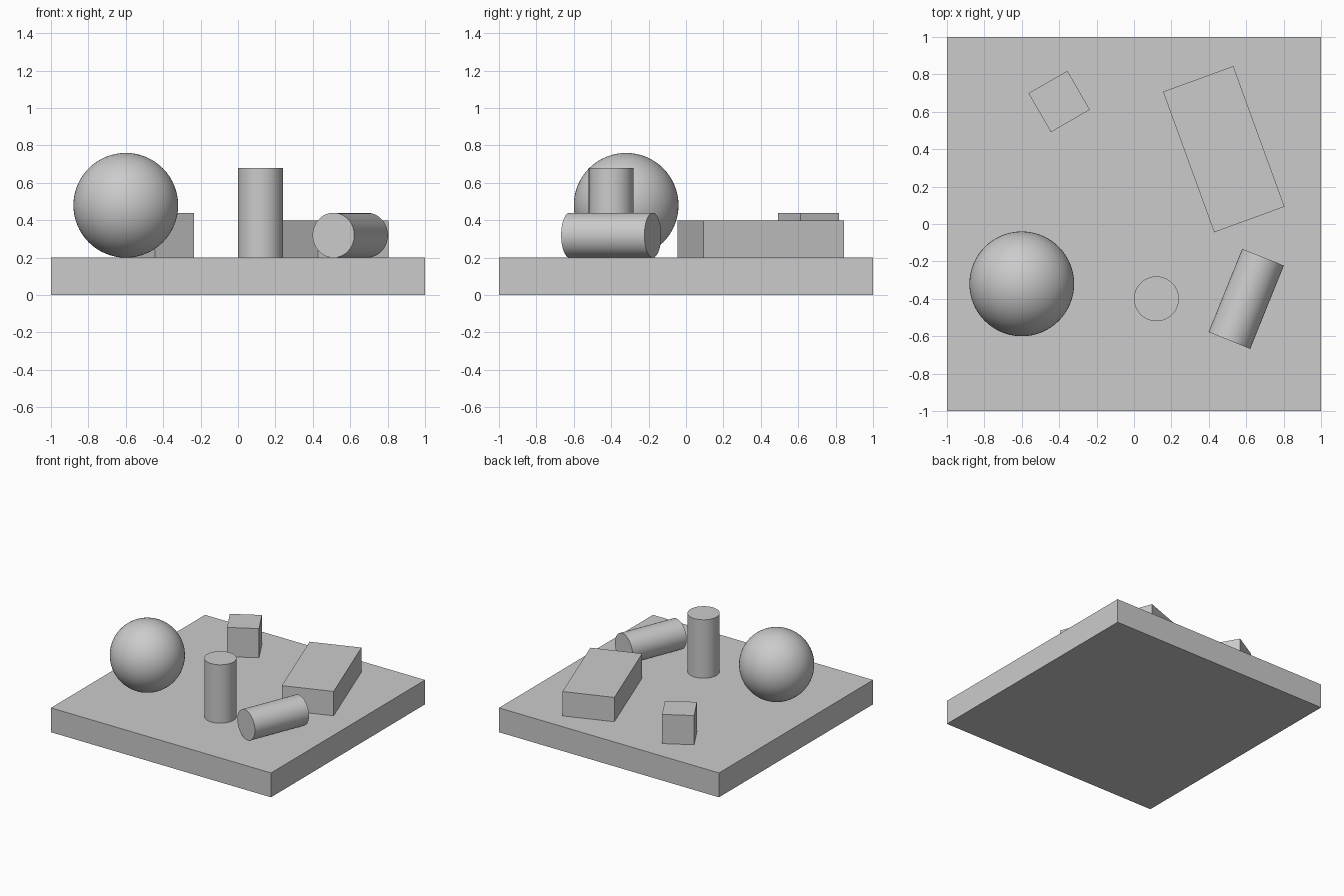
import bpy
from math import radians, pi

if "Cube" in bpy.data.objects:
    bpy.data.objects.remove(bpy.data.objects["Cube"])

TOP = 0.2  # height of the base's upper face


def box(name, x, y, z, size, turn=0):
    """Box resting on height z, turned about the vertical (degrees)."""
    bpy.ops.mesh.primitive_cube_add(size=1, location=(x, y, z + size[2] / 2),
                                    rotation=(0, 0, radians(turn)))
    ob = bpy.context.object
    ob.name = name
    ob.scale = size
    bpy.ops.object.transform_apply(location=False, rotation=False, scale=True)


def cylinder(name, location, radius, length, rotation=(0, 0, 0)):
    bpy.ops.mesh.primitive_cylinder_add(vertices=64, radius=radius, depth=length,
                                        location=location, rotation=rotation)
    bpy.context.object.name = name
    bpy.ops.object.shade_smooth_by_angle(angle=radians(30))


# Square base slab
box("base", 0, 0, 0, (2, 2, TOP))

# Cube and flat block at the back
box("cube", -0.4, 0.655, TOP, (0.24, 0.24, 0.24), 30)
box("flat_block", 0.48, 0.40, TOP, (0.4, 0.8, 0.2), 20)

# Ball
bpy.ops.mesh.primitive_uv_sphere_add(segments=64, ring_count=32, radius=0.28,
                                     location=(-0.6, -0.32, TOP + 0.28))
bpy.context.object.name = "ball"
bpy.ops.object.shade_smooth()

# Upright and lying cylinders
cylinder("upright_cylinder", (0.12, -0.4, TOP + 0.24), 0.12, 0.48)
cylinder("lying_cylinder", (0.6, -0.4, TOP + 0.12), 0.12, 0.48,
         (0, pi / 2, radians(68)))
